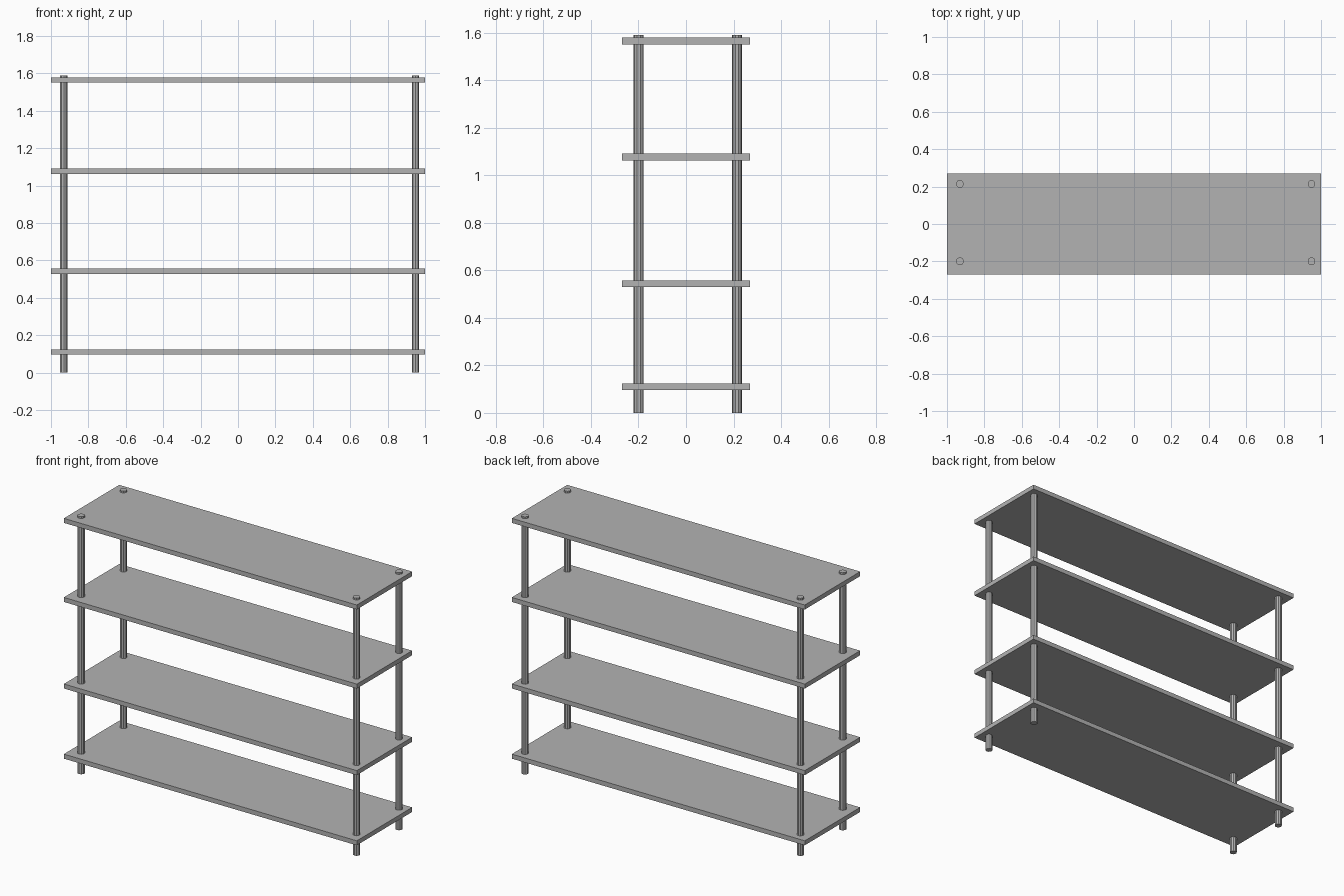
import bpy

if "Cube" in bpy.data.objects:
    bpy.data.objects.remove(bpy.data.objects["Cube"])

WIDTH, DEPTH, THICK = 2.0, 0.54, 0.028
LEG_R, LEG_H = 0.021, 1.59

# Dark grey paint shared by all parts
grey = bpy.data.materials.new("dark_grey")
grey.diffuse_color = (0.45, 0.45, 0.45, 1)
grey.use_nodes = True
grey.node_tree.nodes["Principled BSDF"].inputs["Base Color"].default_value = grey.diffuse_color


def finish(name):
    ob = bpy.context.object
    ob.name = name
    ob.data.materials.append(grey)


def shelf(name, z):
    bpy.ops.mesh.primitive_cube_add(size=1, location=(0, 0, z))
    bpy.context.object.scale = (WIDTH, DEPTH, THICK)
    bpy.ops.object.transform_apply(location=False, rotation=False, scale=True)
    finish(name)


def leg(name, x, y):
    bpy.ops.mesh.primitive_cylinder_add(vertices=10, radius=LEG_R, depth=LEG_H,
                                        location=(x, y, LEG_H / 2))
    finish(name)


# Four shelf boards, bottom to top
for name, z in (("bottom_shelf", 0.11), ("lower_shelf", 0.543),
                ("upper_shelf", 1.077), ("top_shelf", 1.565)):
    shelf(name, z)

# Four round posts running through all the boards, slightly off centre
for side, x in (("left", -0.931), ("right", 0.949)):
    for end, y in (("front", -0.199), ("back", 0.214)):
        leg(f"{end}_{side}_post", x, y)
